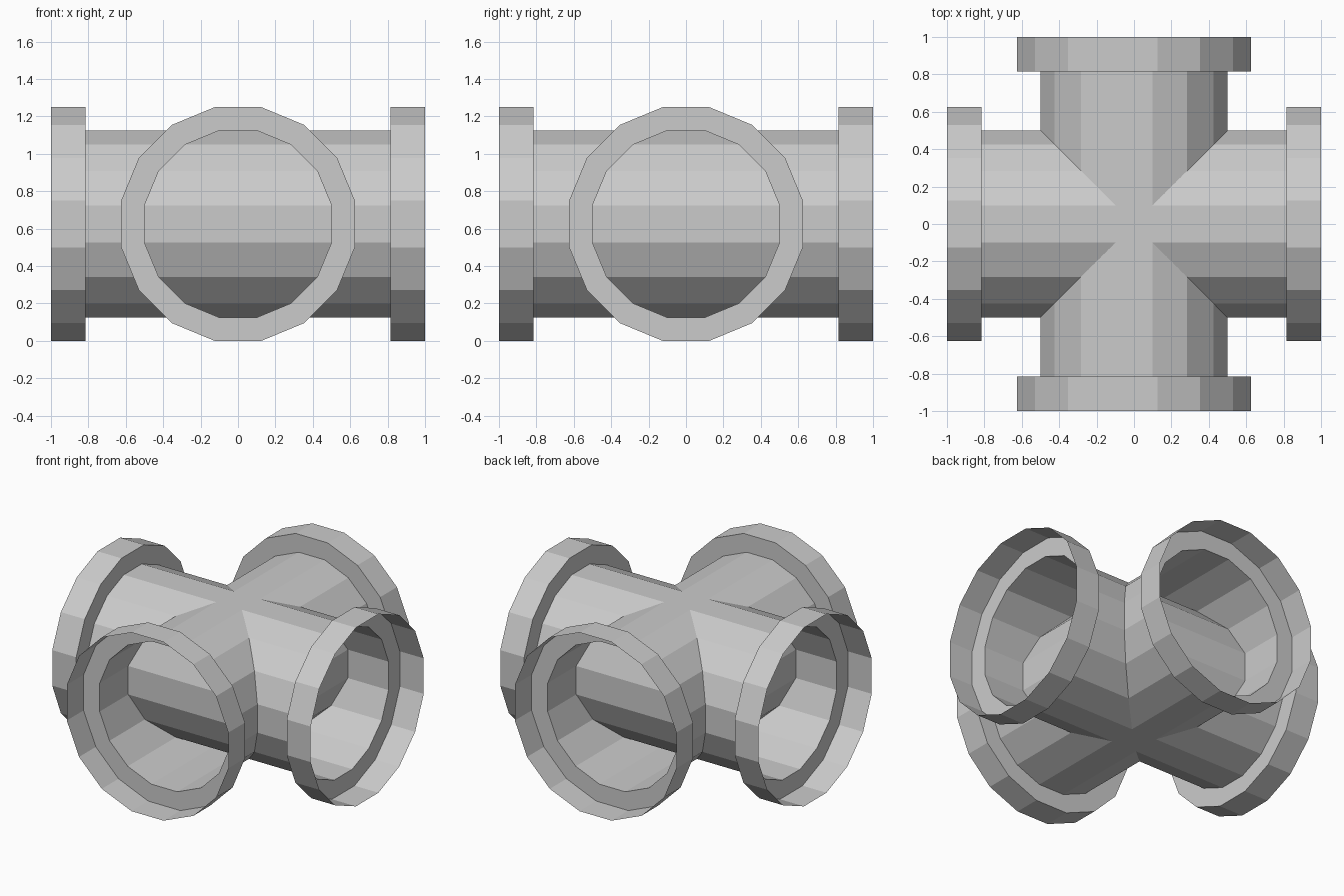
import bpy
import bmesh
import math
from mathutils import Matrix

cube = bpy.data.objects.get("Cube")
if cube:
    bpy.data.objects.remove(cube, do_unlink=True)

SIDES = 16
CENTRE_Z = 0.625
# Half-section of a pipe with an open socket at each end: (position along axis, flat radius)
PROFILE = [(-1, 0.625), (-0.815, 0.625), (-0.815, 0.5),
           (0.815, 0.5), (0.815, 0.625), (1, 0.625)]

grey = bpy.data.materials.new("plain_grey")
grey.use_nodes = True
colour = (0.6, 0.6, 0.6, 1)
grey.diffuse_color = colour
grey.node_tree.nodes["Principled BSDF"].inputs["Base Color"].default_value = colour


def socket_pipe(name, turn):
    """Spin the half-section around x, then turn the pipe about z."""
    bm = bmesh.new()
    rings = []
    for along, flat in PROFILE:
        radius = flat / math.cos(math.pi / SIDES)
        ring = []
        for i in range(SIDES):
            a = (i + 0.5) * math.tau / SIDES
            ring.append(bm.verts.new((along, radius * math.cos(a), radius * math.sin(a))))
        rings.append(ring)
    for near, far in zip(rings, rings[1:]):
        for i in range(SIDES):
            j = (i + 1) % SIDES
            bm.faces.new((near[i], far[i], far[j], near[j]))
    # Outward normals
    bm.normal_update()
    outside = next(f for f in bm.faces if abs(f.calc_center_median().x) < 0.1)
    centre = outside.calc_center_median()
    if outside.normal.dot(centre) < 0:
        bmesh.ops.reverse_faces(bm, faces=bm.faces)
    bm.transform(Matrix.Translation((0, 0, CENTRE_Z)) @ Matrix.Rotation(turn, 4, "Z"))
    mesh = bpy.data.meshes.new(name)
    bm.to_mesh(mesh)
    bm.free()
    mesh.materials.append(grey)
    bpy.context.collection.objects.link(bpy.data.objects.new(name, mesh))


# Two equal pipes crossing at right angles
socket_pipe("side_to_side_pipe", 0)
socket_pipe("front_to_back_pipe", math.pi / 2)
